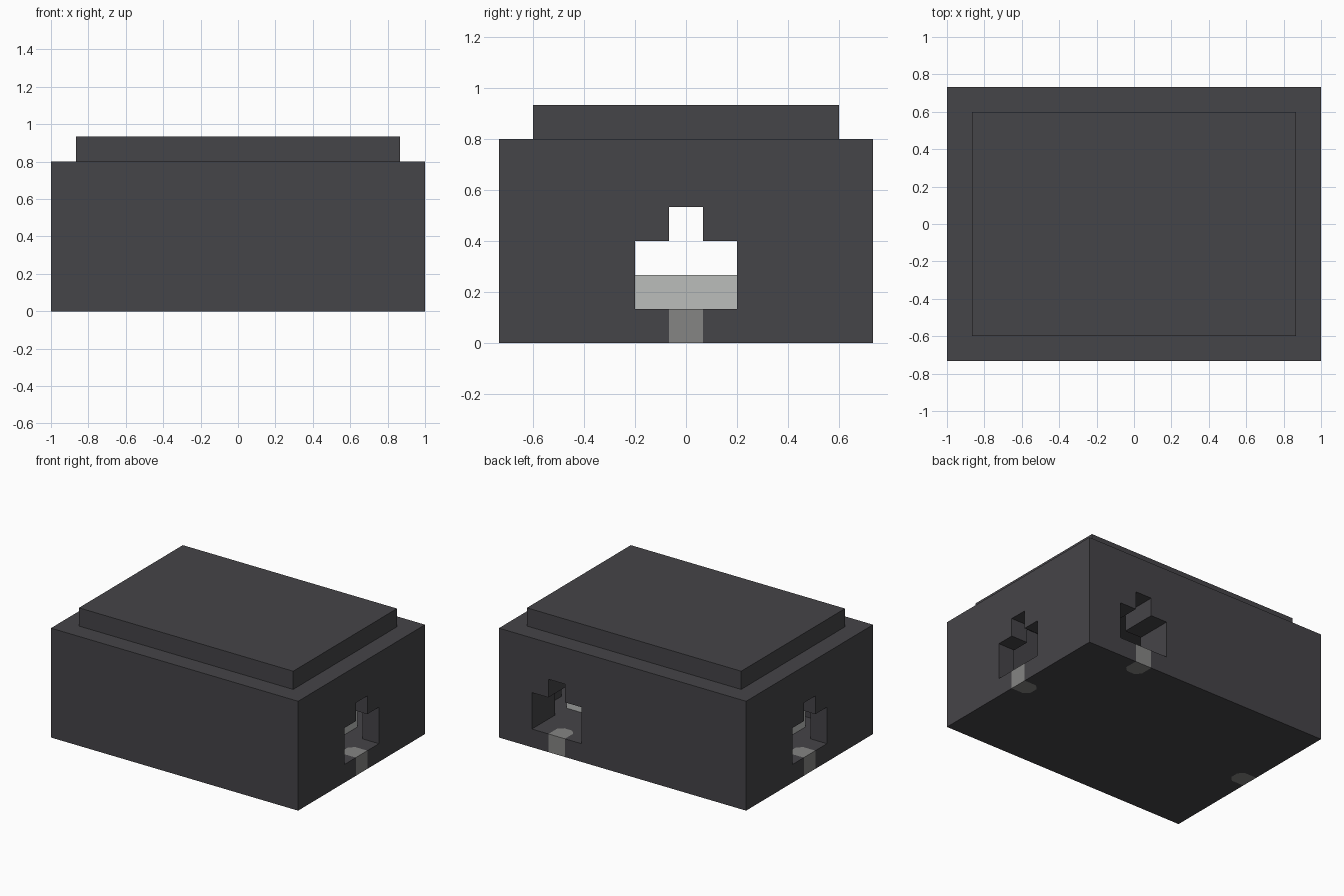
import bpy
import bmesh
from math import pi
from mathutils import Matrix, Vector

if "Cube" in bpy.data.objects:
    bpy.data.objects.remove(bpy.data.objects["Cube"])

U = 2 / 15          # block unit
E = 0.02            # overshoot of the cutters


def material(name, rgb):
    mat = bpy.data.materials.new(name)
    mat.use_nodes = True
    mat.diffuse_color = (*rgb, 1)
    mat.node_tree.nodes["Principled BSDF"].inputs["Base Color"].default_value = (*rgb, 1)
    return mat


dark = material("dark stone", (0.060, 0.058, 0.065))
grey = material("mid grey stone", (0.235, 0.235, 0.230))
pale = material("pale stone", (0.497, 0.509, 0.497))


def prism(name, outline, z0, z1, mat, matrix=Matrix()):
    """Extrude a flat outline from z0 to z1."""
    bm = bmesh.new()
    face = bm.faces.new([bm.verts.new((x, y, z0)) for x, y in outline])
    top = bmesh.ops.extrude_face_region(bm, geom=[face])["geom"]
    verts = [v for v in top if isinstance(v, bmesh.types.BMVert)]
    bmesh.ops.translate(bm, verts=verts, vec=Vector((0, 0, z1 - z0)))
    bmesh.ops.recalc_face_normals(bm, faces=bm.faces)
    bm.transform(matrix)
    mesh = bpy.data.meshes.new(name)
    bm.to_mesh(mesh)
    bm.free()
    mesh.materials.append(mat)
    obj = bpy.data.objects.new(name, mesh)
    bpy.context.collection.objects.link(obj)
    return obj


def box(name, x0, x1, y0, y1, z0, z1, mat, matrix=Matrix()):
    outline = [(x0, y0), (x1, y0), (x1, y1), (x0, y1)]
    return prism(name, outline, z0, z1, mat, matrix)


def cut(target, cutter):
    cutter.hide_render = True
    mod = target.modifiers.new("cut", 'BOOLEAN')
    mod.operation = 'DIFFERENCE'
    mod.solver = 'EXACT'
    mod.object = cutter
    bpy.context.view_layer.objects.active = target
    bpy.ops.object.modifier_apply(modifier=mod.name)
    bpy.data.objects.remove(cutter)


def sill_outline(out):
    # Block with clipped inner corners; x = 0 is the wall's outer face
    h, c = U / 2, 0.035
    return [(out, -h), (out, h), (c - U, h), (-U, h - c), (-U, c - h), (c - U, -h)]


# Outer walls with a hollow chamber
walls = box("walls", -7.5 * U, 7.5 * U, -5.5 * U, 5.5 * U, 0, 6 * U, dark)
cut(walls, box("chamber_cutter", -6.5 * U, 6.5 * U, -3.5 * U, 3.5 * U, U, 6 * U + E, dark))

# Stepped openings, each with a sill stone set in the floor
openings = {
    "left": (Matrix.Translation((7.5 * U, 0, 0)), U),
    "right": (Matrix.Translation((-7.5 * U, 0, 0)) @ Matrix.Rotation(pi, 4, 'Z'), U),
    "back": (Matrix.Translation((4 * U, 5.5 * U, 0)) @ Matrix.Rotation(pi / 2, 4, 'Z'), 2 * U),
}
for side, (place, depth) in openings.items():
    inner = -depth - E
    cut(walls, box("arm_cutter", inner, E, -1.5 * U, 1.5 * U, U, 3 * U, dark, place))
    cut(walls, box("stem_cutter", inner, E, -U / 2, U / 2, 2 * U, 4 * U, dark, place))
    cut(walls, prism("sill_cutter", sill_outline(E), -E, U + E, dark, place))
    prism(side + "_sill_stone", sill_outline(0), 0, U, grey, place)

# Raised floor slab with a gutter around it
box("floor_slab", -5.5 * U, 5.5 * U, -2.5 * U, 2.5 * U, U, 2 * U, pale)

# Roof
box("roof_slab", -6.5 * U, 6.5 * U, -4.5 * U, 4.5 * U, 6 * U, 7 * U, dark)
